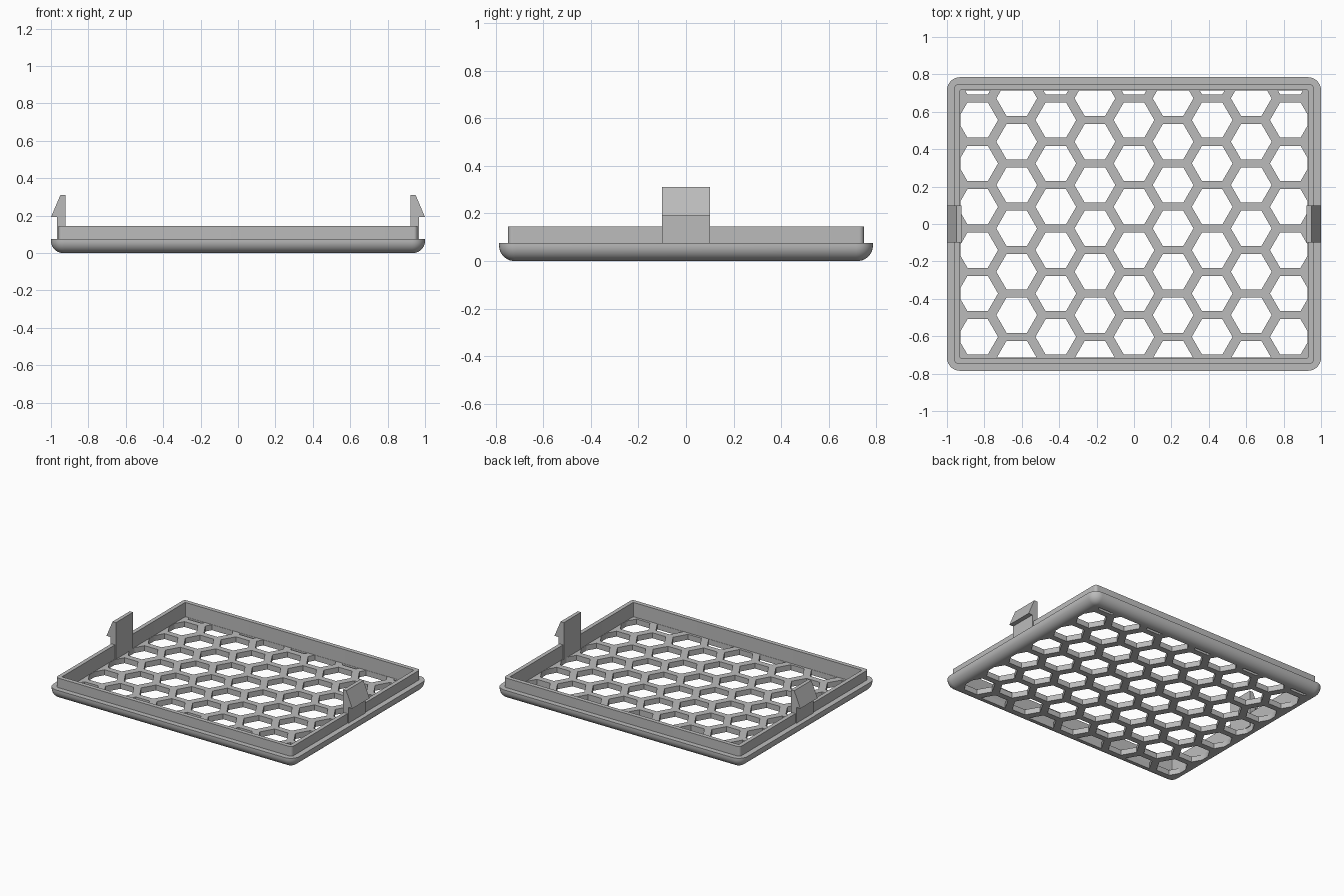
import bpy, bmesh, math

if "Cube" in bpy.data.objects:
    bpy.data.objects.remove(bpy.data.objects["Cube"])

grey = bpy.data.materials.new("mid grey")
grey.use_nodes = True
grey.diffuse_color = (0.5, 0.5, 0.5, 1)
grey.node_tree.nodes["Principled BSDF"].inputs["Base Color"].default_value = (0.5, 0.5, 0.5, 1)

HALF_X, HALF_Y = 1.0, 0.785
RIM, WALL, FLOOR = 0.075, 0.145, 0.04
IN_X, IN_Y = 0.93, 0.716


def make_object(name, bm):
    bmesh.ops.recalc_face_normals(bm, faces=bm.faces[:])
    mesh = bpy.data.meshes.new(name)
    bm.to_mesh(mesh)
    bm.free()
    mesh.materials.append(grey)
    obj = bpy.data.objects.new(name, mesh)
    bpy.context.collection.objects.link(obj)
    return obj


def rounded_ring(bm, hx, hy, radius, z, steps=8):
    """Loop of vertices around a rounded rectangle."""
    ring = []
    for corner, (sx, sy) in enumerate([(1, 1), (-1, 1), (-1, -1), (1, -1)]):
        for i in range(steps + 1):
            a = math.pi / 2 * (corner + i / steps)
            ring.append(bm.verts.new((sx * (hx - radius) + radius * math.cos(a),
                                      sy * (hy - radius) + radius * math.sin(a), z)))
    return ring


# Tray: rounded underside, flat rim, raised wall and sunken floor
bm = bmesh.new()
fillet = 0.065
rings = []
for i in range(11):
    a = math.pi / 2 * i / 10
    inset = fillet * (1 - math.sin(a))
    rings.append(rounded_ring(bm, HALF_X - inset, HALF_Y - inset, 0.07 - inset,
                              fillet * (1 - math.cos(a))))
rings.append(rounded_ring(bm, HALF_X, HALF_Y, 0.07, RIM))
for hx, hy, radius, z in [(0.96, 0.747, 0.02, RIM), (0.96, 0.747, 0.02, WALL),
                          (IN_X, IN_Y, 0.004, WALL), (IN_X, IN_Y, 0.004, FLOOR)]:
    rings.append(rounded_ring(bm, hx, hy, radius, z))
for low, high in zip(rings, rings[1:]):
    for i in range(len(low)):
        j = (i + 1) % len(low)
        bm.faces.new((low[i], low[j], high[j], high[i]))
bm.faces.new(rings[0])
bm.faces.new(rings[-1])
tray = make_object("tray", bm)

# Honeycomb cutter, trimmed to the inside of the wall
bm = bmesh.new()
pitch_x, pitch_y, hex_radius = 0.209, 0.2318, 0.109
for col in range(-4, 5):
    shift = 0.092 if col % 2 == 0 else -0.0235
    for row in range(-4, 5):
        cx, cy = col * pitch_x, shift + row * pitch_y
        if abs(cy) > IN_Y + 0.085:
            continue
        bm.faces.new([bm.verts.new((cx + hex_radius * math.cos(k * math.pi / 3),
                                    cy + hex_radius * math.sin(k * math.pi / 3), -0.05))
                      for k in range(6)])
for x, y in [(1, 0), (-1, 0), (0, 1), (0, -1)]:
    bmesh.ops.bisect_plane(bm, geom=bm.verts[:] + bm.edges[:] + bm.faces[:],
                           plane_co=(x * (IN_X - 0.002), y * (IN_Y - 0.002), 0),
                           plane_no=(x, y, 0), clear_outer=True)
top = bmesh.ops.extrude_face_region(bm, geom=bm.faces[:], use_keep_orig=True)
bmesh.ops.translate(bm, vec=(0, 0, 0.14),
                    verts=[v for v in top["geom"] if isinstance(v, bmesh.types.BMVert)])
cutter = make_object("honeycomb_cutter", bm)
cutter.hide_render = True

cut = tray.modifiers.new("honeycomb", "BOOLEAN")
cut.operation = "DIFFERENCE"
cut.solver = "EXACT"
cut.object = cutter
bpy.context.view_layer.objects.active = tray
tray.select_set(True)
bpy.ops.object.modifier_apply(modifier=cut.name)
bpy.data.objects.remove(cutter)
bpy.ops.object.shade_smooth_by_angle(angle=math.radians(30))

# Snap clips: barbed profile extruded along y, one on each side
profile = [(0.923, FLOOR), (0.967, FLOOR), (0.967, 0.192), (1.0, 0.192),
           (0.95, 0.31), (0.923, 0.31)]
for name, side in [("left_clip", 1), ("right_clip", -1)]:
    bm = bmesh.new()
    face = bm.faces.new([bm.verts.new((side * x, -0.1, z)) for x, z in profile])
    ext = bmesh.ops.extrude_face_region(bm, geom=[face], use_keep_orig=True)
    bmesh.ops.translate(bm, vec=(0, 0.2, 0),
                        verts=[v for v in ext["geom"] if isinstance(v, bmesh.types.BMVert)])
    make_object(name, bm)
